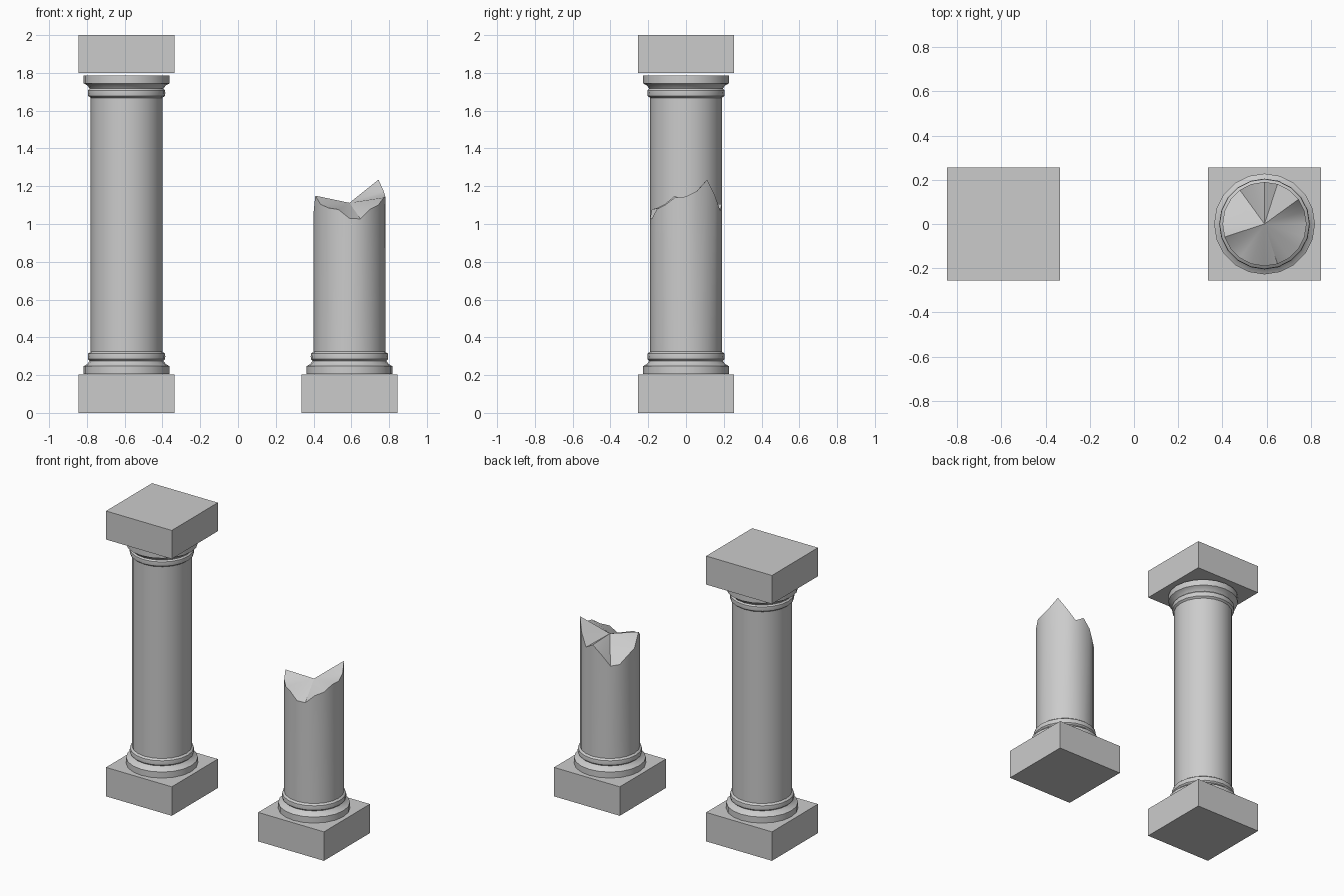
import bpy, bmesh
from math import cos, sin, tau

if "Cube" in bpy.data.objects:
    bpy.data.objects.remove(bpy.data.objects["Cube"])

SEG = 20


def finish(bm, name, smooth=True):
    bmesh.ops.recalc_face_normals(bm, faces=bm.faces)
    me = bpy.data.meshes.new(name)
    bm.to_mesh(me)
    bm.free()
    ob = bpy.data.objects.new(name, me)
    bpy.context.collection.objects.link(ob)
    if smooth:
        bpy.ops.object.select_all(action='DESELECT')
        ob.select_set(True)
        bpy.context.view_layer.objects.active = ob
        bpy.ops.object.shade_smooth_by_angle(angle=0.6)
    return ob


def block(name, x, z0, z1, w=0.51):
    bm = bmesh.new()
    bmesh.ops.create_cube(bm, size=1)
    for v in bm.verts:
        v.co = (x + v.co.x * w, v.co.y * w, (z0 + z1) / 2 + v.co.z * (z1 - z0))
    return finish(bm, name, False)


def lathe(name, x, profile, rim=None, centre=None):
    """Revolve (radius, z) points; an optional jagged rim ends the shaft."""
    bm = bmesh.new()
    rings = [[(r, z)] * SEG for r, z in profile]
    if rim:
        rings.append([(profile[-1][0], z) for z in rim])
    rings = [[bm.verts.new((x + r * cos(tau * i / SEG), r * sin(tau * i / SEG), z))
              for i, (r, z) in enumerate(ring)] for ring in rings]
    for a, b in zip(rings, rings[1:]):
        for i in range(SEG):
            j = (i + 1) % SEG
            bm.faces.new((a[i], a[j], b[j], b[i]))
    bm.faces.new(rings[0])
    if rim:
        c = bm.verts.new((x, 0, centre))
        for i in range(SEG):
            bm.faces.new((rings[-1][i], rings[-1][(i + 1) % SEG], c))
    else:
        bm.faces.new(rings[-1])
    return finish(bm, name)


# moulding at the foot of each shaft: flared foot, neck, rounded ring
base = [(0.228, 0.205), (0.228, 0.247), (0.208, 0.258), (0.195, 0.275),
        (0.204, 0.284), (0.205, 0.299), (0.203, 0.314), (0.19, 0.324)]
capital = [(r, 1.992 - z) for r, z in reversed(base)]

# whole column
block("left_plinth", -0.59, 0, 0.203)
lathe("left_column", -0.59, base + capital)
block("left_top_block", -0.59, 1.8, 2.0)

# broken column, rim heights counter-clockwise from +x
rim = [1.145, 1.175, 1.235, 1.15, 1.07, 1.105, 1.05, 0.972, 0.978, 1.03,
       1.06, 1.15, 1.105, 1.085, 1.077, 1.03, 1.027, 1.08, 1.10, 1.14]
block("right_plinth", 0.59, 0, 0.203)
lathe("right_broken_column", 0.59, base, rim, 1.112)
